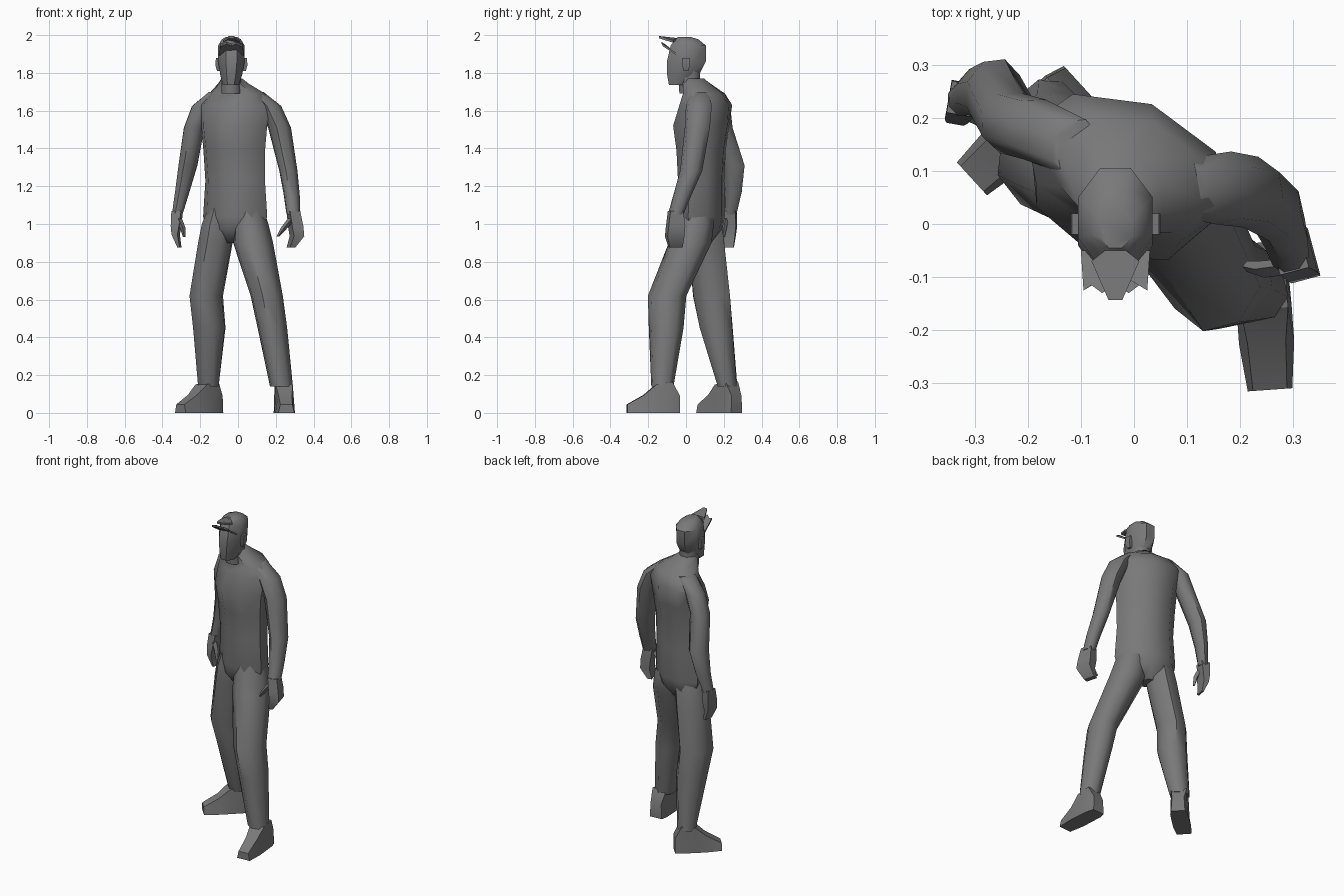
import bpy, bmesh, math
from mathutils import Vector

old = bpy.data.objects.get("Cube")
if old:
    bpy.data.objects.remove(old, do_unlink=True)

grey = bpy.data.materials.new("dark grey")
grey.use_nodes = True
grey.diffuse_color = (0.19, 0.19, 0.19, 1)
grey.node_tree.nodes["Principled BSDF"].inputs["Base Color"].default_value = (0.19, 0.19, 0.19, 1)


def loft(name, rings, angle=50):
    """Skin a list of equal-length point rings and cap both ends."""
    bm = bmesh.new()
    loops = [[bm.verts.new(p) for p in ring] for ring in rings]
    n = len(loops[0])
    for a, b in zip(loops, loops[1:]):
        for i in range(n):
            j = (i + 1) % n
            bm.faces.new((a[i], a[j], b[j], b[i]))
    bm.faces.new(loops[0][::-1])
    bm.faces.new(loops[-1])
    bmesh.ops.recalc_face_normals(bm, faces=bm.faces)
    mesh = bpy.data.meshes.new(name)
    bm.to_mesh(mesh)
    bm.free()
    mesh.materials.append(grey)
    obj = bpy.data.objects.new(name, mesh)
    bpy.context.collection.objects.link(obj)
    bpy.ops.object.select_all(action='DESELECT')
    obj.select_set(True)
    bpy.context.view_layer.objects.active = obj
    bpy.ops.object.shade_smooth_by_angle(angle=math.radians(angle))
    return obj


def tube(name, sections, yaw=0, n=8, flat=False, angle=50):
    """Sections are (z, x, y, half width, half depth); yaw turns every ring."""
    c, s = math.cos(math.radians(yaw)), math.sin(math.radians(yaw))
    off, k = (math.pi / n, 1 / math.cos(math.pi / n)) if flat else (0, 1)
    rings = []
    for z, x, y, w, d in sections:
        ring = []
        for i in range(n):
            t = 2 * math.pi * i / n + off
            u, v = w * k * math.cos(t), d * k * math.sin(t)
            ring.append((x + u * c - v * s, y + u * s + v * c, z))
        rings.append(ring)
    return loft(name, rings, angle)


def plate(name, outline, thickness=0.012):
    """A thin slab under a short outline of points."""
    low = [(x, y, z - thickness) for x, y, z in outline]
    return loft(name, [outline, low], 20)


# Torso, turned towards its right
tube("torso", [
    (0.90, -0.03, 0.085, 0.06, 0.05),
    (0.97, -0.02, 0.08, 0.165, 0.105),
    (1.04, -0.015, 0.08, 0.183, 0.118),
    (1.23, -0.015, 0.08, 0.170, 0.118),
    (1.39, -0.02, 0.08, 0.176, 0.128),
    (1.52, -0.02, 0.08, 0.188, 0.150),
    (1.63, -0.015, 0.105, 0.205, 0.130),
    (1.69, -0.005, 0.095, 0.160, 0.105),
    (1.745, -0.025, 0.055, 0.085, 0.075),
    (1.77, -0.033, 0.04, 0.06, 0.06),
], yaw=-22)

# Neck and head
tube("neck", [(1.69, -0.035, 0.02, 0.052, 0.055),
              (1.83, -0.035, 0.015, 0.052, 0.06)], flat=True)
tube("head", [
    (1.735, -0.038, -0.045, 0.042, 0.045),
    (1.79, -0.036, -0.015, 0.058, 0.085),
    (1.86, -0.035, 0.002, 0.07, 0.103),
    (1.945, -0.035, 0.012, 0.07, 0.093),
    (1.978, -0.035, 0.005, 0.05, 0.06),
    (1.99, -0.035, -0.01, 0.03, 0.035),
], flat=True, angle=40)
for side, name in ((1, "left_ear"), (-1, "right_ear")):
    tube(name, [(1.81, -0.035 + side * 0.066, 0.0, 0.010, 0.012),
                (1.84, -0.035 + side * 0.073, 0.0, 0.012, 0.020),
                (1.88, -0.035 + side * 0.070, 0.0, 0.012, 0.020)], n=4, flat=True)

# Upturned visor: jagged lower plate and pointed upper plate
plate("visor_lower", [(-0.10, -0.05, 1.905), (-0.095, -0.125, 1.955), (-0.08, -0.115, 1.955),
                      (-0.06, -0.13, 1.965), (-0.035, -0.115, 1.955), (-0.01, -0.13, 1.965),
                      (0.01, -0.115, 1.955), (0.025, -0.125, 1.955), (0.03, -0.05, 1.905)])
plate("visor_upper", [(-0.08, -0.07, 1.972), (-0.055, -0.05, 1.985), (-0.015, -0.05, 1.985),
                      (0.01, -0.07, 1.972), (-0.022, -0.143, 1.995), (-0.048, -0.143, 1.995)])

# Arms, starting inside the shoulders
tube("left_arm", [
    (1.70, 0.09, 0.07, 0.045, 0.055), (1.625, 0.168, 0.068, 0.062, 0.070),
    (1.51, 0.22, 0.06, 0.062, 0.068), (1.28, 0.267, 0.027, 0.049, 0.060),
    (1.15, 0.285, -0.02, 0.043, 0.049), (1.05, 0.293, -0.055, 0.037, 0.042),
], yaw=-12)
tube("right_arm", [
    (1.70, -0.11, 0.145, 0.045, 0.055), (1.625, -0.187, 0.178, 0.060, 0.060),
    (1.51, -0.232, 0.19, 0.058, 0.060), (1.31, -0.265, 0.25, 0.052, 0.064),
    (1.17, -0.295, 0.25, 0.040, 0.048), (1.05, -0.322, 0.235, 0.030, 0.034),
], yaw=-20)

# Hands with thumbs
tube("left_hand", [(1.07, 0.293, -0.055, 0.028, 0.035), (0.99, 0.305, -0.055, 0.03, 0.045),
                   (0.935, 0.312, -0.06, 0.028, 0.046), (0.875, 0.28, -0.055, 0.014, 0.035)],
     yaw=15, n=4, flat=True)
tube("right_hand", [(1.07, -0.322, 0.235, 0.026, 0.03), (0.99, -0.328, 0.230, 0.022, 0.038),
                    (0.945, -0.33, 0.225, 0.016, 0.038), (0.875, -0.31, 0.225, 0.006, 0.028)],
     yaw=-10, n=4, flat=True)
tube("left_thumb", [(1.03, 0.285, -0.08, 0.02, 0.016), (0.98, 0.245, -0.085, 0.018, 0.016),
                    (0.935, 0.212, -0.08, 0.008, 0.01)], n=4)
tube("right_thumb", [(1.03, -0.315, 0.21, 0.018, 0.016), (0.98, -0.293, 0.20, 0.015, 0.016),
                     (0.93, -0.285, 0.195, 0.006, 0.01)], n=4)

# Legs, starting inside the hips
tube("left_leg", [
    (1.14, 0.055, 0.055, 0.06, 0.075), (1.00, 0.068, 0.042, 0.095, 0.108),
    (0.90, 0.080, 0.022, 0.108, 0.116), (0.62, 0.152, -0.10, 0.087, 0.104),
    (0.45, 0.182, -0.105, 0.080, 0.094), (0.14, 0.23, -0.125, 0.062, 0.060),
], yaw=-12)
tube("right_leg", [
    (1.14, -0.08, 0.095, 0.055, 0.075), (1.00, -0.105, 0.100, 0.088, 0.100),
    (0.90, -0.120, 0.108, 0.094, 0.104), (0.62, -0.168, 0.135, 0.088, 0.108),
    (0.45, -0.152, 0.16, 0.090, 0.094), (0.14, -0.157, 0.22, 0.060, 0.053),
], yaw=-25)


def shoe(name, heel, toe):
    """Blocky shoe lofted along the line from heel to toe."""
    h, t = Vector((*heel, 0)), Vector((*toe, 0))
    side = Vector((t.y - h.y, h.x - t.x, 0)).normalized()
    rings = []
    for f, w, top, height in ((0, 0.040, 0.035, 0.09), (0.14, 0.050, 0.045, 0.165),
                              (0.45, 0.052, 0.045, 0.15), (0.68, 0.052, 0.036, 0.095),
                              (1.0, 0.042, 0.032, 0.045)):
        p = h.lerp(t, f)
        up = Vector((0, 0, height))
        rings.append([p - side * w, p + side * w, p + side * top + up, p - side * top + up])
    return loft(name, rings, 30)


shoe("left_shoe", (0.236, -0.035), (0.256, -0.312))
shoe("right_shoe", (-0.105, 0.268), (-0.305, 0.085))
